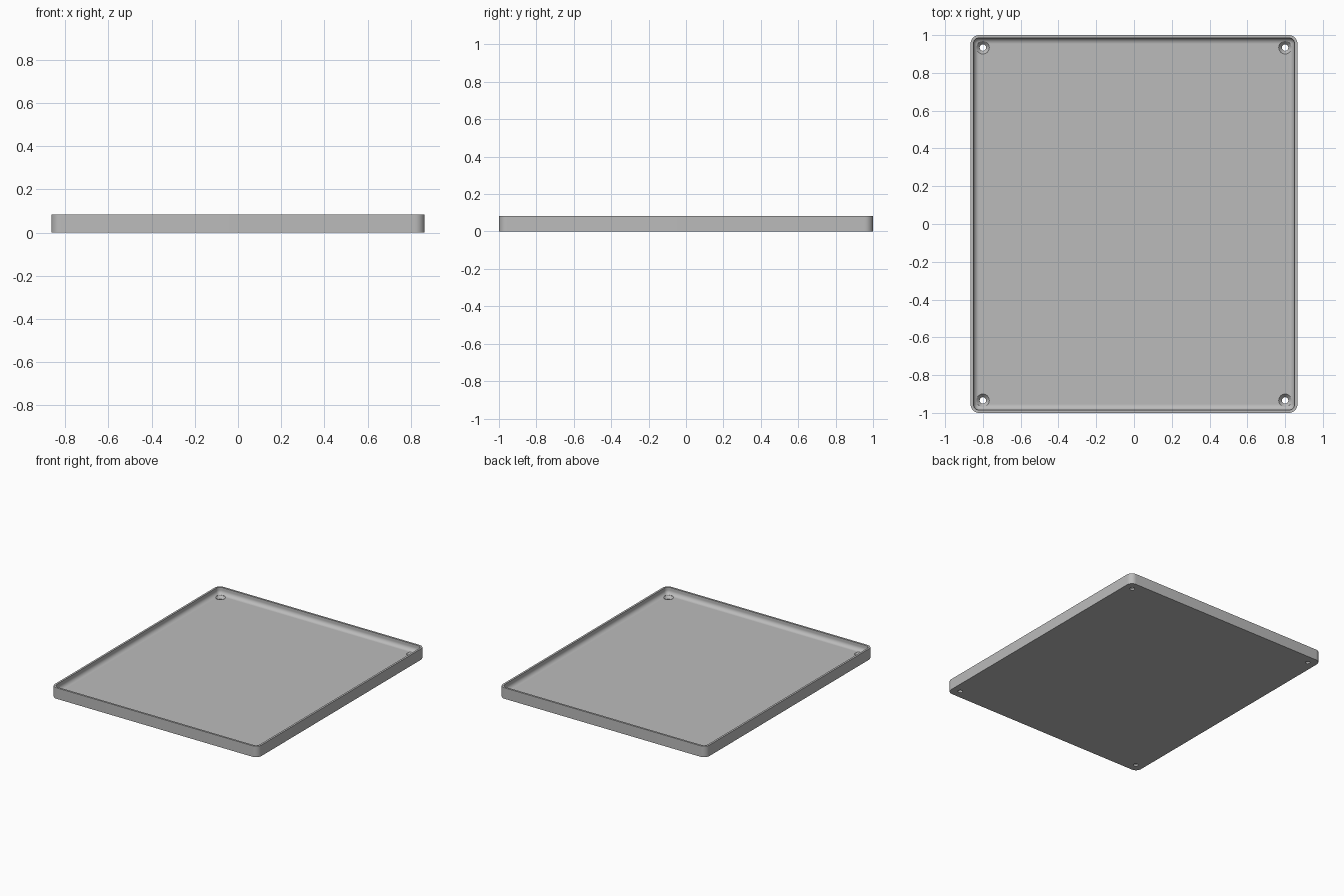
import bpy, bmesh, math

cube = bpy.data.objects.get("Cube")
if cube:
    bpy.data.objects.remove(cube, do_unlink=True)

HALF_X, HALF_Y, HEIGHT = 0.865, 1.0, 0.083
FLOOR, WALL, FILLET, CORNER = 0.033, 0.015, 0.03, 0.045
HOLE_X, HOLE_Y = 0.80, 0.934

grey = bpy.data.materials.new("plain grey")
grey.use_nodes = True
colour = (0.5, 0.5, 0.5, 1)
grey.diffuse_color = colour
grey.node_tree.nodes["Principled BSDF"].inputs["Base Color"].default_value = colour


def rounded_loop(bm, inset, z, steps=10):
    """Rounded rectangle of vertices, inset from the outer wall."""
    radius = max(CORNER - inset, 0.006)
    cx, cy = HALF_X - inset - radius, HALF_Y - inset - radius
    loop = []
    for quarter, (sx, sy) in enumerate([(1, 1), (-1, 1), (-1, -1), (1, -1)]):
        for i in range(steps + 1):
            a = (quarter + i / steps) * math.pi / 2
            loop.append(bm.verts.new((sx * cx + radius * math.cos(a),
                                      sy * cy + radius * math.sin(a), z)))
    return loop


def finish(bm, name):
    bmesh.ops.recalc_face_normals(bm, faces=bm.faces)
    mesh = bpy.data.meshes.new(name)
    bm.to_mesh(mesh)
    bm.free()
    mesh.materials.append(grey)
    obj = bpy.data.objects.new(name, mesh)
    bpy.context.collection.objects.link(obj)
    return obj


# Tray section: outer wall, rim, inner wall, then the fillet into the floor
section = [(0, 0), (0, HEIGHT), (WALL, HEIGHT)]
for i in range(9):
    a = i / 8 * math.pi / 2
    section.append((WALL + FILLET * (1 - math.cos(a)),
                    FLOOR + FILLET * (1 - math.sin(a))))

bm = bmesh.new()
loops = [rounded_loop(bm, inset, z) for inset, z in section]
for low, high in zip(loops, loops[1:]):
    for i in range(len(low)):
        j = (i + 1) % len(low)
        bm.faces.new((low[i], low[j], high[j], high[i]))
bm.faces.new(loops[0])
bm.faces.new(loops[-1])
tray = finish(bm, "tray")

# Countersunk screw hole cutters, one per corner
bm = bmesh.new()
rings = [(0.017, -0.02), (0.017, 0.014), (0.034, FLOOR), (0.034, HEIGHT)]
SIDES = 32
for sx in (-1, 1):
    for sy in (-1, 1):
        circles = [[bm.verts.new((sx * HOLE_X + r * math.cos(k * math.tau / SIDES),
                                  sy * HOLE_Y + r * math.sin(k * math.tau / SIDES), z))
                    for k in range(SIDES)] for r, z in rings]
        for low, high in zip(circles, circles[1:]):
            for k in range(SIDES):
                j = (k + 1) % SIDES
                bm.faces.new((low[k], low[j], high[j], high[k]))
        bm.faces.new(circles[0])
        bm.faces.new(circles[-1])
cutter = finish(bm, "screw_hole_cutter")
cutter.hide_render = True

holes = tray.modifiers.new("screw holes", 'BOOLEAN')
holes.operation = 'DIFFERENCE'
holes.solver = 'EXACT'
holes.object = cutter
bpy.ops.object.select_all(action='DESELECT')
bpy.context.view_layer.objects.active = tray
tray.select_set(True)
bpy.ops.object.modifier_apply(modifier=holes.name)
bpy.data.objects.remove(cutter, do_unlink=True)

bpy.ops.object.shade_smooth_by_angle(angle=math.radians(30))
